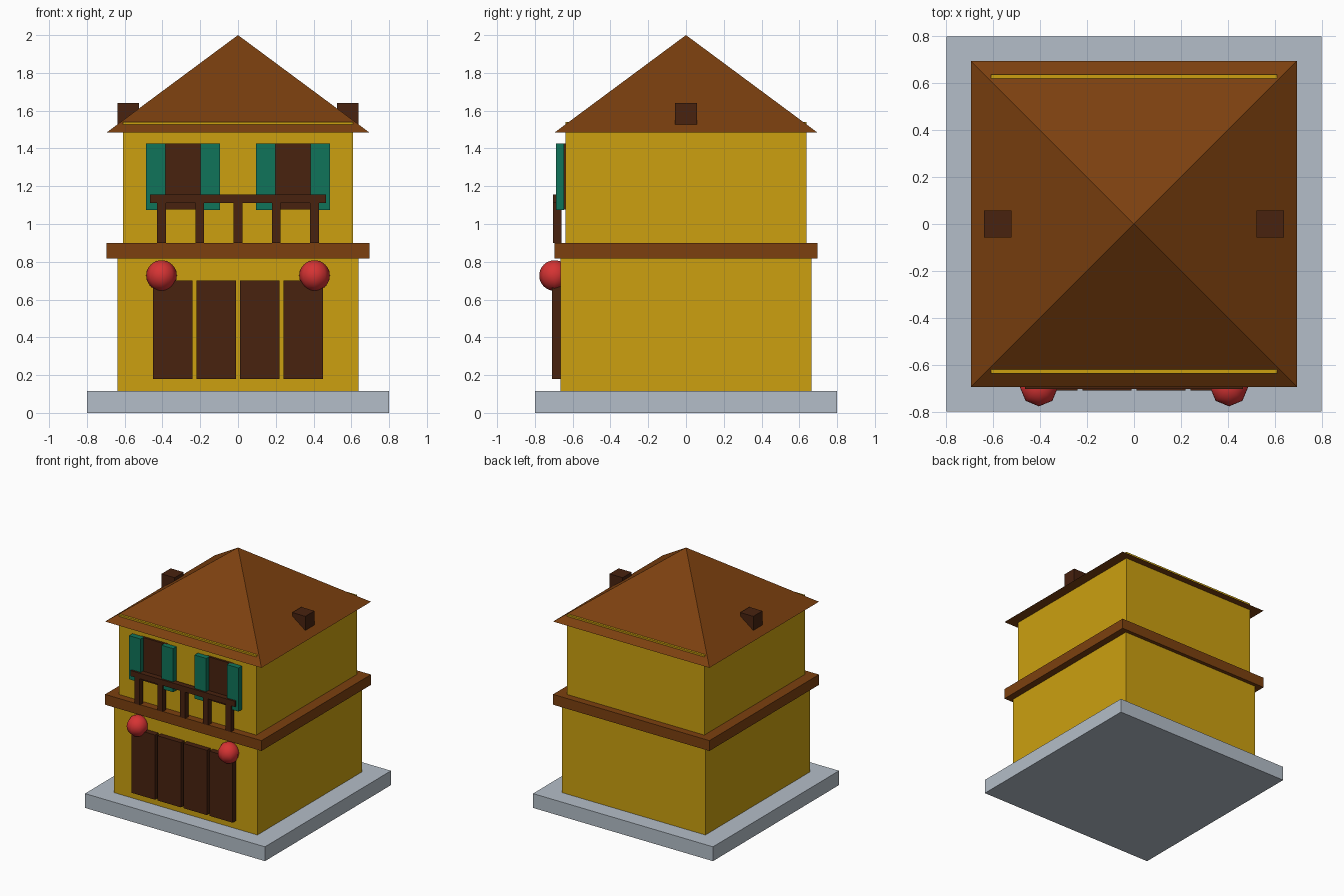
import bpy
import bmesh

old = bpy.data.objects.get("Cube")
if old:
    bpy.data.objects.remove(old, do_unlink=True)


def material(name, hex_code):
    srgb = [int(hex_code[i:i + 2], 16) / 255 for i in (0, 2, 4)]
    col = [c / 12.92 if c <= 0.04045 else ((c + 0.055) / 1.055) ** 2.4 for c in srgb] + [1]
    m = bpy.data.materials.new(name)
    m.use_nodes = True
    m.diffuse_color = col
    m.node_tree.nodes["Principled BSDF"].inputs["Base Color"].default_value = col
    return m


STONE = material("pale stone", "b4bec8")
YELLOW = material("yellow plaster", "cca010")
BROWN = material("roof brown", "7c400f")
DARK = material("dark wood", "48220f")
GREEN = material("green paint", "10745a")
RED = material("lantern red", "d63333")


def add_object(name, bm, mat):
    mesh = bpy.data.meshes.new(name)
    bm.to_mesh(mesh)
    bm.free()
    mesh.materials.append(mat)
    ob = bpy.data.objects.new(name, mesh)
    bpy.context.collection.objects.link(ob)
    return ob


def box(name, mat, x, y, z):
    """Box from (low, high) ranges on each axis."""
    bm = bmesh.new()
    bmesh.ops.create_cube(bm, size=1)
    for v in bm.verts:
        v.co = [lo + (c + 0.5) * (hi - lo) for c, (lo, hi) in zip(v.co, (x, y, z))]
    return add_object(name, bm, mat)


def block(name, mat, half_x, half_y, z):
    return box(name, mat, (-half_x, half_x), (-half_y, half_y), z)


def around(centre, half):
    return (centre - half, centre + half)


# Storeys
block("base_slab", STONE, 0.8, 0.8, (0, 0.115))
block("lower_walls", YELLOW, 0.638, 0.665, (0.115, 0.82))
block("floor_ledge", BROWN, 0.695, 0.695, (0.817, 0.9))
block("upper_walls", YELLOW, 0.61, 0.638, (0.9, 1.54))

# Pyramid roof: softened hips at the eaves, crisp at the peak
bm = bmesh.new()
e = 0.695
eaves = [bm.verts.new((sx * e, sy * e, 1.485)) for sx, sy in ((-1, -1), (1, -1), (1, 1), (-1, 1))]
for i in range(4):
    peak = bm.verts.new((0, 0, 2))
    bm.faces.new((eaves[i], eaves[(i + 1) % 4], peak)).smooth = True
underside = bm.faces.new(eaves[::-1])
for edge in underside.edges:
    edge.smooth = False
add_object("roof", bm, BROWN)

# Front doors
for i in range(4):
    box(f"door_panel_{i + 1}", DARK, around(-0.345 + 0.23 * i, 0.104), (-0.709, -0.66), (0.18, 0.7))

# Balcony railing
RAIL_Y = (-0.703, -0.66)
box("railing_top", DARK, (-0.465, 0.465), RAIL_Y, (1.112, 1.157))
for i in range(5):
    box(f"railing_post_{i + 1}", DARK, around(-0.405 + 0.2025 * i, 0.023), RAIL_Y, (0.9, 1.112))

# Mirrored details: windows, shutters, chimneys and lanterns
for side, s in (("right", -1), ("left", 1)):
    mid = s * 0.291
    box(f"{side}_window", DARK, around(mid, 0.115), (-0.655, -0.635), (1.077, 1.425))
    for part, d in (("inner", -s), ("outer", s)):
        box(f"{side}_{part}_shutter", GREEN, around(mid + d * 0.144, 0.052),
            (-0.688, -0.645), (1.075, 1.425))
    box(f"{side}_chimney", DARK, around(s * 0.581, 0.058), (-0.058, 0.058), (1.525, 1.64))

    bm = bmesh.new()
    bmesh.ops.create_uvsphere(bm, u_segments=8, v_segments=16, radius=0.081)
    for f in bm.faces:
        f.smooth = True
    lantern = add_object(f"{side}_lantern", bm, RED)
    lantern.location = (s * 0.405, -0.696, 0.727)
